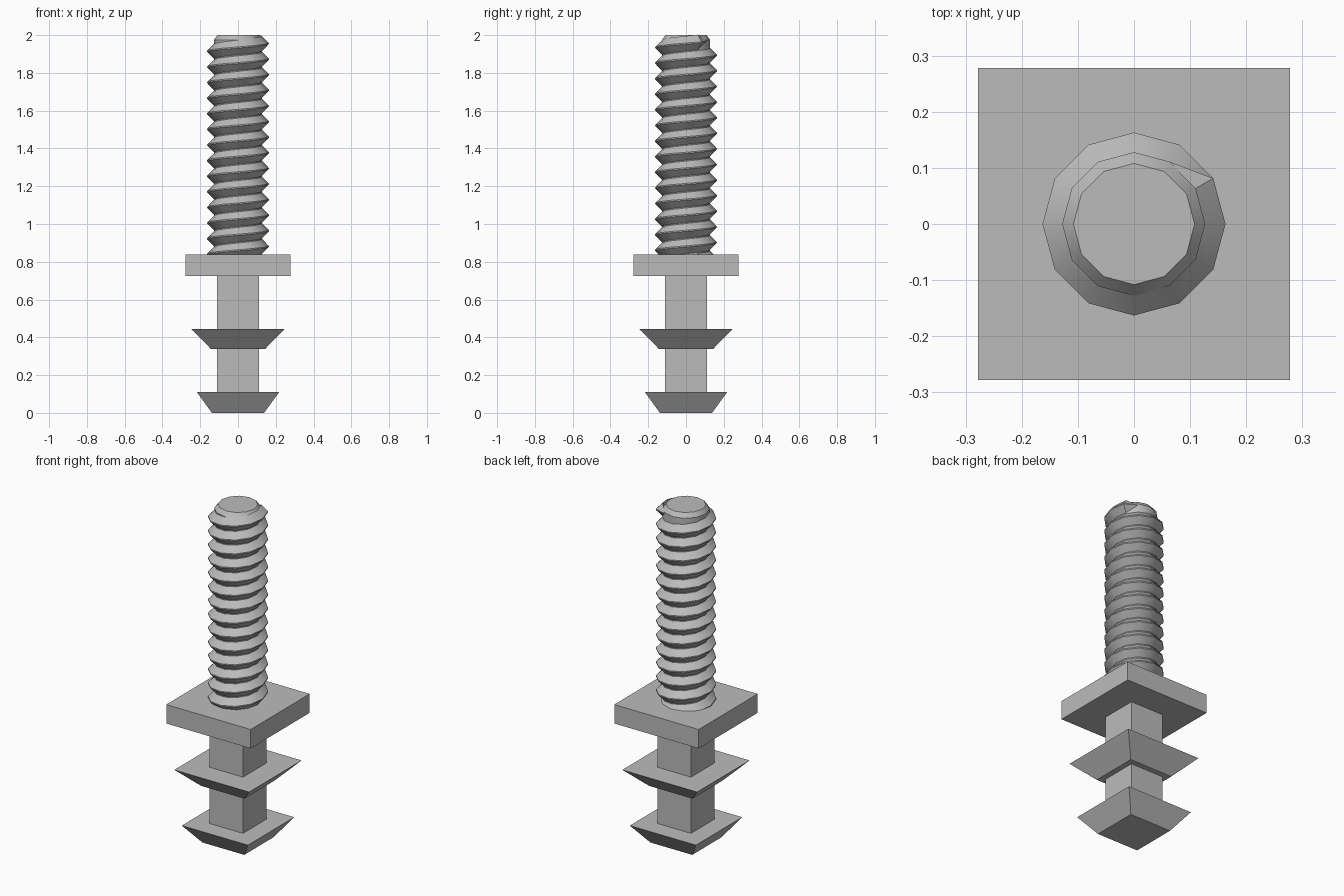
import bpy, bmesh
from math import sin, cos, pi, radians

cube = bpy.data.objects.get("Cube")
if cube:
    bpy.data.objects.remove(cube)

metal = bpy.data.materials.new("plain grey")
metal.use_nodes = True
GREY = (0.5, 0.5, 0.5, 1)
metal.diffuse_color = GREY
metal.node_tree.nodes["Principled BSDF"].inputs["Base Color"].default_value = GREY


def finish(name, bm, smooth=False):
    bmesh.ops.recalc_face_normals(bm, faces=bm.faces)
    mesh = bpy.data.meshes.new(name)
    bm.to_mesh(mesh)
    bm.free()
    mesh.materials.append(metal)
    obj = bpy.data.objects.new(name, mesh)
    bpy.context.collection.objects.link(obj)
    if smooth:
        bpy.ops.object.select_all(action='DESELECT')
        obj.select_set(True)
        bpy.context.view_layer.objects.active = obj
        bpy.ops.object.shade_smooth_by_angle(angle=radians(35))
    return obj


def loft(name, sections, sides, turn=0.0, smooth=False):
    """Stack regular polygons given as (radius, height) and cap the ends."""
    bm = bmesh.new()
    rings = [[bm.verts.new((r * cos(turn + 2 * pi * i / sides),
                            r * sin(turn + 2 * pi * i / sides), z))
              for i in range(sides)] for r, z in sections]
    for low, high in zip(rings, rings[1:]):
        for i in range(sides):
            j = (i + 1) % sides
            bm.faces.new((low[i], low[j], high[j], high[i]))
    bm.faces.new(rings[0])
    bm.faces.new(rings[-1])
    return finish(name, bm, smooth)


def square(name, sections):
    return loft(name, [(h * 2 ** 0.5, z) for h, z in sections], 4, pi / 4)


# Square shank, flared barbs and flange
square("shank", [(0.11, 0.02), (0.11, 0.76)])
square("lower_barb", [(0.138, 0), (0.218, 0.11)])
square("upper_barb", [(0.143, 0.338), (0.247, 0.445)])
square("flange", [(0.278, 0.725), (0.278, 0.838)])

# Threaded rod: chamfered core with a helical ridge
SIDES, ROOT, CREST, PITCH = 12, 0.128, 0.163, 0.0826
loft("rod_core", [(ROOT, 0.8), (ROOT, 1.975), (0.108, 2)], SIDES, smooth=True)

bm = bmesh.new()
END = 1.962                      # crest height where the ridge runs out
TURNS = 14
STEPS = TURNS * SIDES
rows = []
for k in range(STEPS + 2):
    a = 2 * pi * (k + 1) / SIDES
    z = END + PITCH * (k - STEPS) / SIDES
    last = k > STEPS             # final segment tapers into the core
    ridge = ROOT if last else CREST
    half = 0.001 if last else PITCH * 0.49
    rows.append([bm.verts.new((r * cos(a), r * sin(a), z + dz))
                 for r, dz in ((ROOT - 0.002, -half), (ridge, -half * 0.08),
                               (ridge, half * 0.08), (ROOT - 0.002, half))])
for p, q in zip(rows, rows[1:]):
    for i in range(3):
        bm.faces.new((p[i], q[i], q[i + 1], p[i + 1]))
    bm.faces.new((p[3], q[3], q[0], p[0]))
bm.faces.new(rows[0])
bm.faces.new(rows[-1])
finish("thread", bm, smooth=True)
